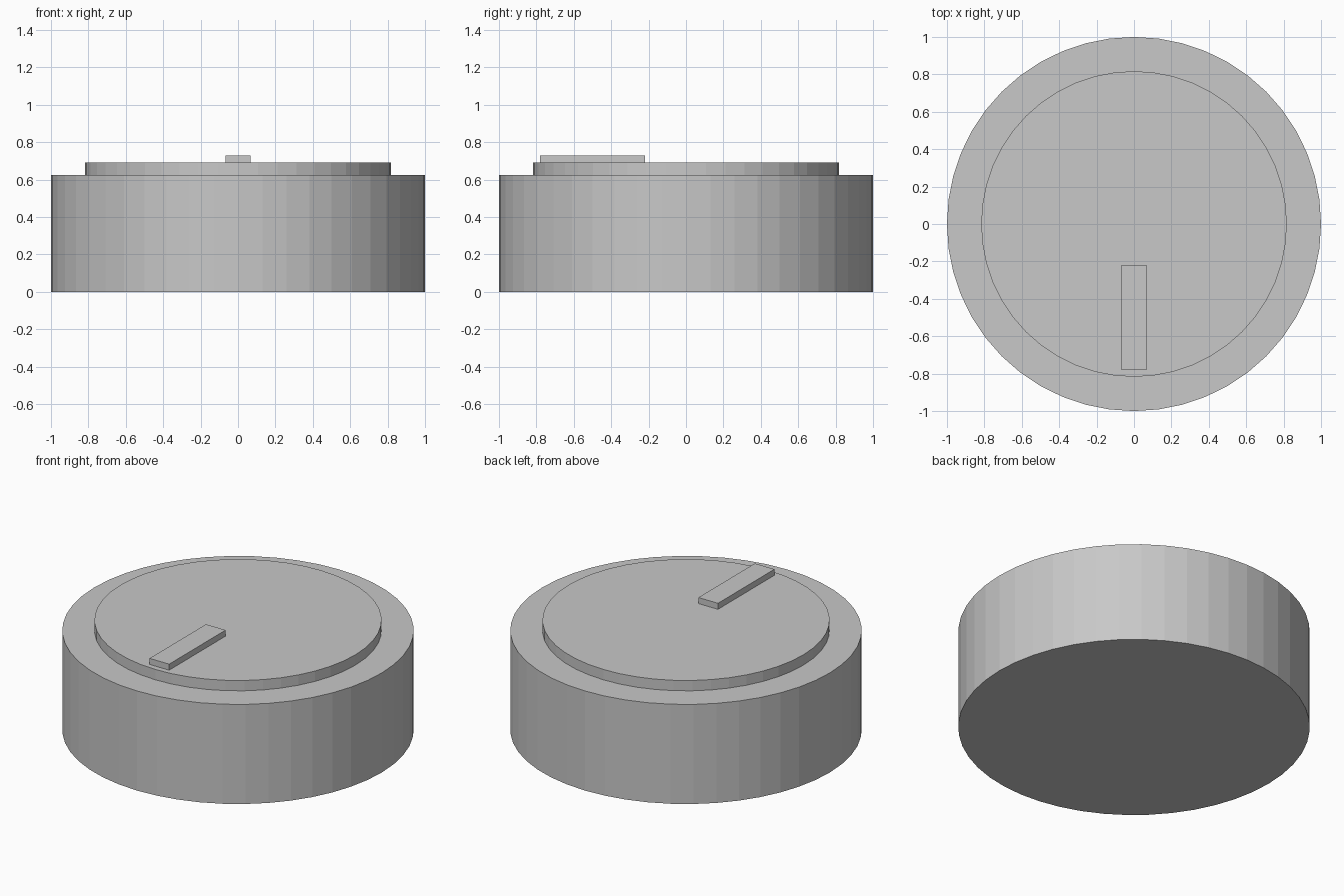
import bpy

cube = bpy.data.objects.get("Cube")
if cube:
    bpy.data.objects.remove(cube, do_unlink=True)

SIDES = 48

# Single plain grey for the whole knob
grey = bpy.data.materials.new("light_grey")
grey.use_nodes = True
colour = (0.58, 0.58, 0.58, 1)
grey.diffuse_color = colour
grey.node_tree.nodes["Principled BSDF"].inputs["Base Color"].default_value = colour


def finish(name):
    obj = bpy.context.object
    obj.name = name
    obj.data.materials.append(grey)
    return obj


def disc(name, radius, bottom, top):
    bpy.ops.mesh.primitive_cylinder_add(
        vertices=SIDES, radius=radius, depth=top - bottom,
        location=(0, 0, (bottom + top) / 2))
    return finish(name)


# Wide base and raised cap
disc("knob_base", 1.0, 0.0, 0.625)
disc("raised_cap", 0.817, 0.61, 0.69)

# Pointer bar near the front rim, slightly sunk into the cap
bpy.ops.mesh.primitive_cube_add(size=1, location=(0, -0.5, 0.705))
pointer = finish("pointer_bar")
pointer.scale = (0.136, 0.56, 0.046)
bpy.ops.object.transform_apply(location=False, rotation=False, scale=True)
